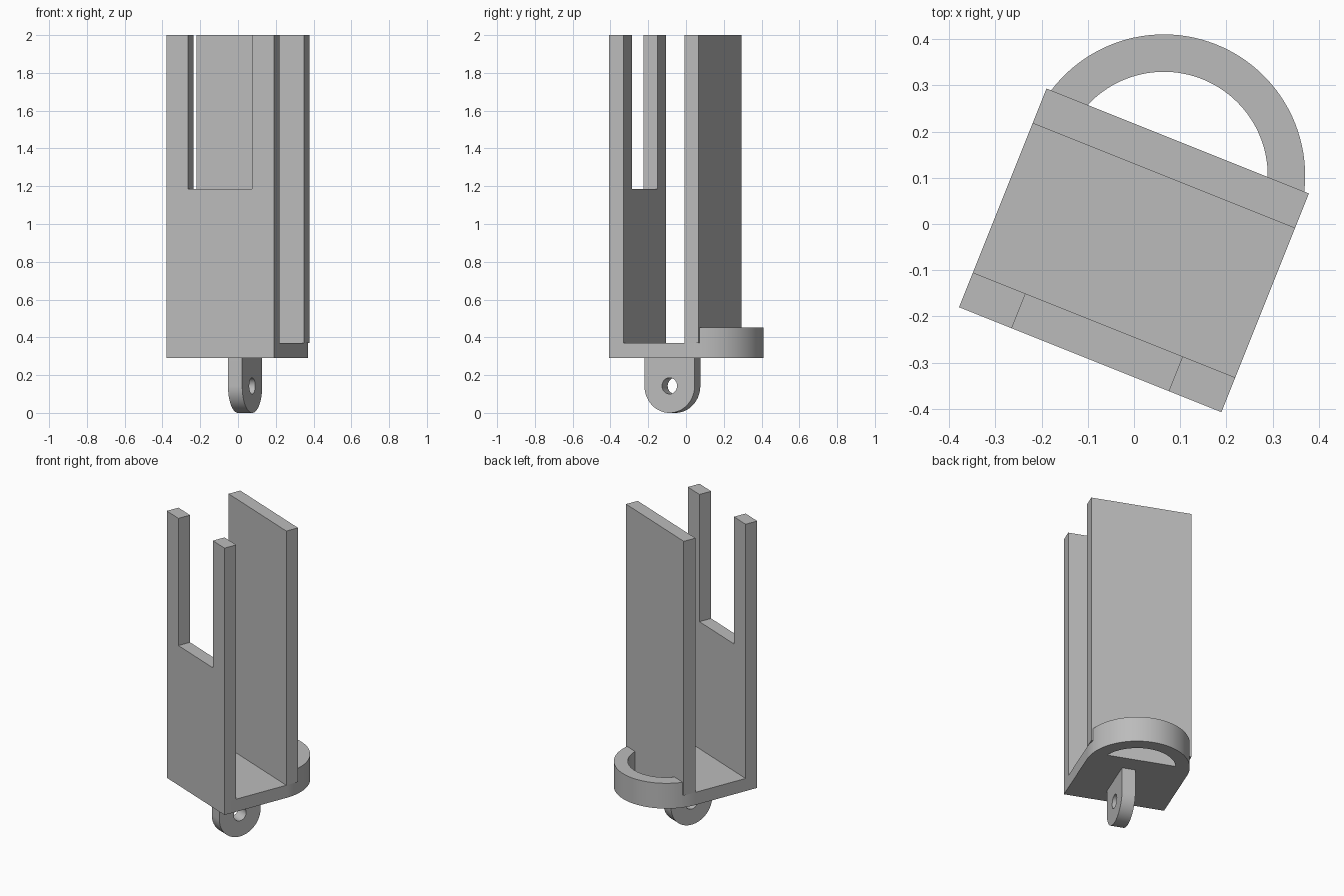
import bpy, bmesh
from math import sin, cos, pi, radians, asin
from mathutils import Vector

old = bpy.data.objects.get("Cube")
if old:
    bpy.data.objects.remove(old, do_unlink=True)

grey = bpy.data.materials.new("plain grey")
grey.use_nodes = True
colour = (0.5, 0.5, 0.5, 1)
grey.diffuse_color = colour
grey.node_tree.nodes["Principled BSDF"].inputs["Base Color"].default_value = colour

# Main sizes: half width, half depth, plate thickness, underside, top
W, D, T, BASE, TOP = 0.306, 0.255, 0.081, 0.29, 2.0
FLOOR = BASE + T
TURN, SHIFT = radians(-21.8), Vector((0, -0.057, 0))


def prism(name, outline, low, high, axis):
    """Extrude a flat outline along one axis, then turn it with the whole bracket."""
    def place(a, b, h):
        return {"x": (h, a, b), "y": (a, h, b), "z": (a, b, h)}[axis]
    bm = bmesh.new()
    face = bm.faces.new([bm.verts.new(place(a, b, low)) for a, b in outline])
    new = bmesh.ops.extrude_face_region(bm, geom=[face])["geom"]
    move = Vector(place(0, 0, high - low))
    bmesh.ops.translate(bm, vec=move, verts=[g for g in new if isinstance(g, bmesh.types.BMVert)])
    bmesh.ops.recalc_face_normals(bm, faces=bm.faces)
    mesh = bpy.data.meshes.new(name)
    bm.to_mesh(mesh)
    bm.free()
    mesh.materials.append(grey)
    obj = bpy.data.objects.new(name, mesh)
    bpy.context.collection.objects.link(obj)
    obj.location, obj.rotation_euler.z = SHIFT, TURN
    return obj


def arc(cx, cy, r, start, end, n=48):
    steps = [start + (end - start) * i / n for i in range(n + 1)]
    return [(cx + r * cos(t), cy + r * sin(t)) for t in steps]


def smooth(obj):
    bpy.ops.object.select_all(action="DESELECT")
    obj.select_set(True)
    bpy.context.view_layer.objects.active = obj
    bpy.ops.object.shade_smooth_by_angle(angle=radians(30))


# Floor, with back corners following the ring
mid = D - T
outer, inner = W, W - T
a_out, a_in = asin(T / outer), asin(T / inner)
floor = prism("floor", [(-W, -D), (W, -D)] + arc(0, mid, outer, 0, a_out, 8)
              + arc(0, mid, outer, pi - a_out, pi, 8), BASE, FLOOR, "z")
smooth(floor)

# Back plate and slotted front plate
prism("back_plate", [(-W, FLOOR), (W, FLOOR), (W, TOP), (-W, TOP)], mid, D, "y")
S, SLOT = 0.183, 1.185
prism("front_plate", [(-W, FLOOR), (W, FLOOR), (W, TOP), (S, TOP), (S, SLOT),
                      (-S, SLOT), (-S, TOP), (-W, TOP)], -D, -D + T, "y")

# Half ring behind the back plate
ring = prism("half_ring", arc(0, mid, outer, a_out, pi - a_out)
             + arc(0, mid, inner, pi - a_in, a_in), BASE, BASE + 2 * T, "z")
smooth(ring)

# Rounded lug under the floor with a pin hole
R = 0.143
lug = prism("lug", [(R, BASE), (-R, BASE)] + arc(0, R, R, pi, 2 * pi), 0, T, "x")
pin = prism("pin_hole_cutter", arc(0, R, 0.043, 0, 2 * pi * 31 / 32, 31), -T, 2 * T, "x")
pin.hide_render = True
cut = lug.modifiers.new("pin hole", "BOOLEAN")
cut.operation, cut.solver, cut.object = "DIFFERENCE", "EXACT", pin
bpy.context.view_layer.objects.active = lug
bpy.ops.object.modifier_apply(modifier=cut.name)
bpy.data.objects.remove(pin, do_unlink=True)
smooth(lug)
